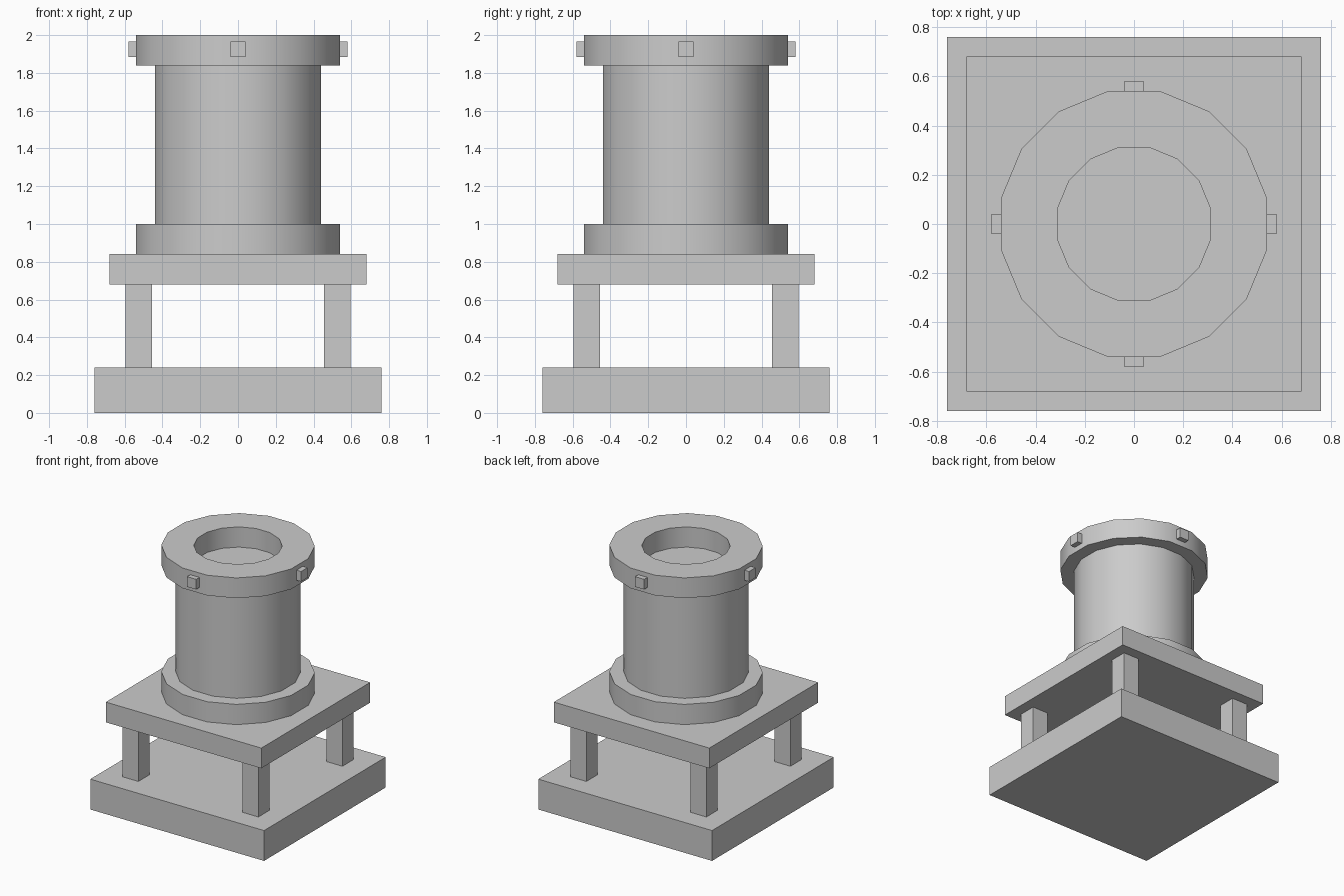
import bpy, bmesh, math

cube = bpy.data.objects.get("Cube")
if cube:
    bpy.data.objects.remove(cube, do_unlink=True)

SIDES = 16
grey = bpy.data.materials.new("plain grey")
grey.use_nodes = True
grey.diffuse_color = (0.6, 0.6, 0.6, 1)
grey.node_tree.nodes["Principled BSDF"].inputs["Base Color"].default_value = (0.6, 0.6, 0.6, 1)


def finish(name, bm, smooth=False):
    bmesh.ops.recalc_face_normals(bm, faces=bm.faces[:])
    mesh = bpy.data.meshes.new(name)
    bm.to_mesh(mesh)
    bm.free()
    mesh.materials.append(grey)
    obj = bpy.data.objects.new(name, mesh)
    bpy.context.collection.objects.link(obj)
    if smooth:
        bpy.ops.object.select_all(action='DESELECT')
        obj.select_set(True)
        bpy.context.view_layer.objects.active = obj
        bpy.ops.object.shade_smooth_by_angle(angle=math.radians(30))
    return obj


def box(name, x, y, z):
    """Box between the (low, high) pairs on each axis."""
    bm = bmesh.new()
    bmesh.ops.create_cube(bm, size=1)
    for v in bm.verts:
        v.co = [r[0] if c < 0 else r[1] for c, r in zip(v.co, (x, y, z))]
    return finish(name, bm)


def lathe(name, profile, closed=False):
    """Turn a (radius, z) profile; the flats face the axes."""
    bm = bmesh.new()
    rings = []
    for r, z in profile:
        angles = [(i + 0.5) * math.tau / SIDES for i in range(SIDES)]
        rings.append([bm.verts.new((r * math.cos(a), r * math.sin(a), z)) for a in angles])
    pairs = list(zip(rings, rings[1:]))
    if closed:
        pairs.append((rings[-1], rings[0]))
    else:
        bm.faces.new(rings[0])
        bm.faces.new(rings[-1])
    for a, b in pairs:
        for i in range(SIDES):
            j = (i + 1) % SIDES
            bm.faces.new((a[i], a[j], b[j], b[i]))
    return finish(name, bm, smooth=True)


# Stand: base slab, four legs and table plate
box("base_slab", (-0.76, 0.76), (-0.76, 0.76), (0, 0.24))
box("table_plate", (-0.68, 0.68), (-0.68, 0.68), (0.68, 0.84))
for sx, side in ((1, "left"), (-1, "right")):
    for sy, end in ((-1, "front"), (1, "back")):
        xs = sorted((0.455 * sx, 0.595 * sx))
        ys = sorted((0.455 * sy, 0.595 * sy))
        box(f"{end}_{side}_leg", xs, ys, (0.24, 0.68))

# Drum: lower flange, column and open upper ring
lathe("lower_flange", [(0.55, 0.84), (0.55, 1.0)])
lathe("column", [(0.447, 1.0), (0.447, 1.84)])
lathe("upper_ring", [(0.55, 1.84), (0.55, 2.0), (0.317, 2.0), (0.317, 1.84)], closed=True)

# Small lugs on the four sides of the ring
for i, side in enumerate(("left", "back", "right", "front")):
    lug = box(f"{side}_lug", (0.52, 0.58), (-0.04, 0.04), (1.885, 1.965))
    lug.rotation_euler.z = i * math.pi / 2
